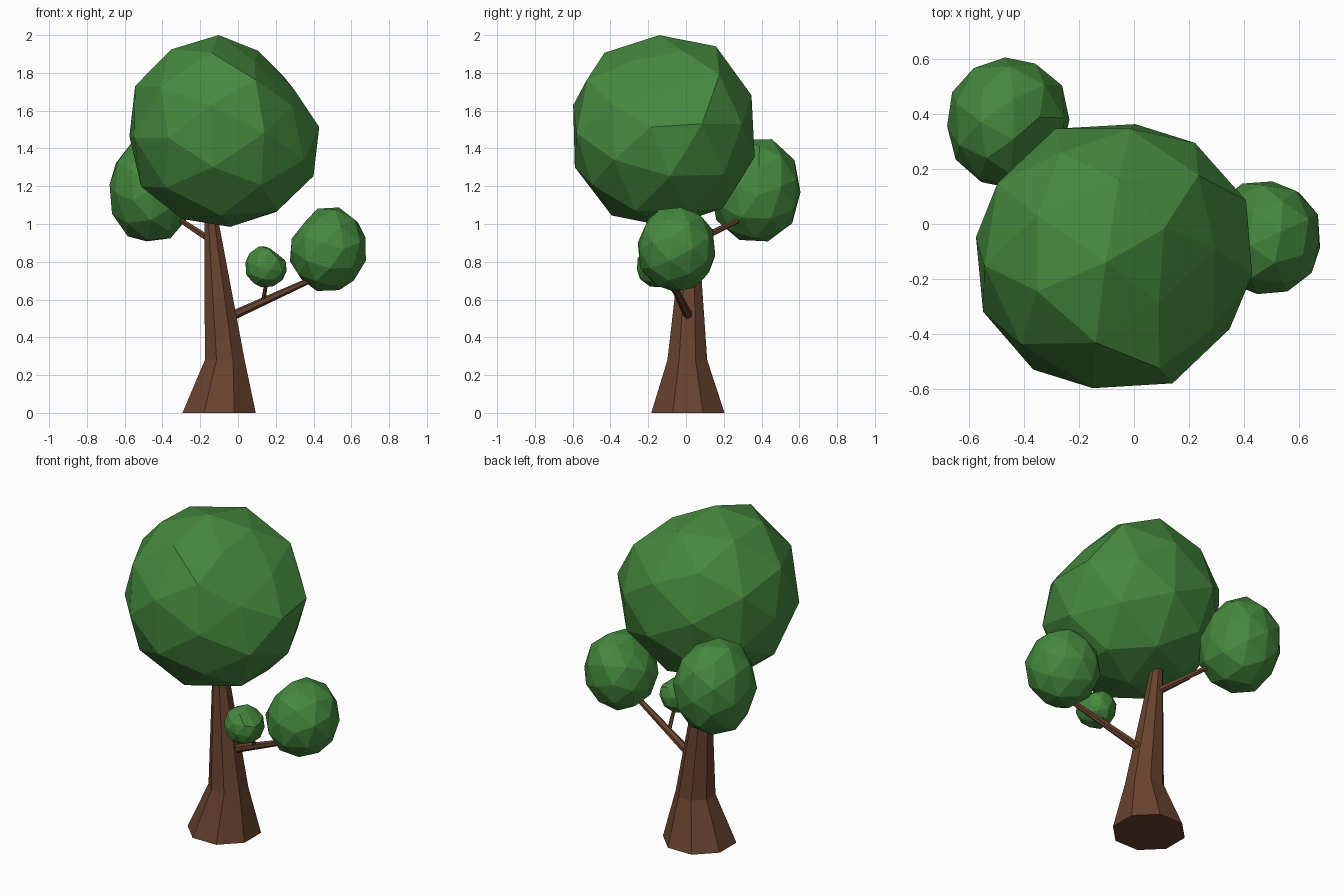
import bpy, bmesh, math, random
from mathutils import Vector, Euler

if "Cube" in bpy.data.objects:
    bpy.data.objects.remove(bpy.data.objects["Cube"])


def material(name, rgb):
    m = bpy.data.materials.new(name)
    m.diffuse_color = (*rgb, 1)
    m.use_nodes = True
    m.node_tree.nodes["Principled BSDF"].inputs["Base Color"].default_value = m.diffuse_color
    return m


BARK = material("bark brown", (0.14, 0.056, 0.028))
LEAF = material("leaf green", (0.06, 0.25, 0.048))


def finish(bm, name, mat):
    bmesh.ops.recalc_face_normals(bm, faces=bm.faces)
    mesh = bpy.data.meshes.new(name)
    bm.to_mesh(mesh)
    bm.free()
    mesh.materials.append(mat)
    obj = bpy.data.objects.new(name, mesh)
    bpy.context.collection.objects.link(obj)
    return obj


def tube(name, rings, sides, axis=(0, 0, 1)):
    """Closed tapered tube through (centre, radius) rings, all square to axis."""
    bm = bmesh.new()
    turn = Vector(axis).to_track_quat('Z', 'Y')
    loops = []
    for centre, radius in rings:
        loop = []
        for i in range(sides):
            a = 2 * math.pi * (i + 0.5) / sides
            offset = Vector((math.cos(a), math.sin(a), 0)) * radius
            loop.append(bm.verts.new(Vector(centre) + turn @ offset))
        loops.append(loop)
    for low, high in zip(loops, loops[1:]):
        for i in range(sides):
            j = (i + 1) % sides
            bm.faces.new((low[i], low[j], high[j], high[i]))
    bm.faces.new(loops[0])
    bm.faces.new(loops[-1])
    return finish(bm, name, BARK)


def branch(name, start, end, r0, r1):
    axis = Vector(end) - Vector(start)
    return tube(name, [(start, r0), (end, r1)], 6, axis)


def foliage(name, low, high, seed, flat, noise=0.02, swell=1.045):
    """Faceted ball, slightly swollen, flattened on one side and held in a box."""
    rng = random.Random(seed)
    bm = bmesh.new()
    bmesh.ops.create_icosphere(bm, subdivisions=2, radius=1)
    spin = Euler([rng.uniform(0, 6.28) for _ in range(3)]).to_matrix()
    low, high = Vector(low), Vector(high)
    mid, half = (low + high) / 2, (high - low) / 2
    normal, limit = Vector(flat[0]).normalized(), flat[1]
    for v in bm.verts:
        p = spin @ v.co * (swell + rng.uniform(-noise, noise))
        p = Vector([p[k] * half[k] for k in range(3)])
        over = p.dot(normal) - limit
        if over > 0:
            p -= normal * over * 0.85
        v.co = mid + Vector([max(-half[k], min(half[k], p[k])) for k in range(3)])
    return finish(bm, name, LEAF)


# Leaning trunk with flared foot
tube("trunk", [((-0.10, 0.01, 0), 0.21),
               ((-0.070, 0.007, 0.28), 0.114),
               ((-0.145, 0.025, 1.06), 0.036)], 8)

# Branches
branch("right_branch", (-0.04, 0.015, 0.51), (0.42, -0.09, 0.72), 0.025, 0.015)
branch("right_twig", (0.135, -0.03, 0.60), (0.155, -0.12, 0.72), 0.012, 0.009)
branch("back_branch", (-0.115, 0.02, 0.895), (-0.35, 0.34, 1.05), 0.02, 0.013)

# Foliage clumps
foliage("main_canopy", (-0.575, -0.60, 0.985), (0.43, 0.365, 2.0), 4,
        ((0.68, -0.2, 0.67), 0.385), noise=0.01)
foliage("back_foliage", (-0.68, 0.13, 0.905), (-0.235, 0.606, 1.455), 7,
        ((0.65, -0.5, 0.55), 0.19))
foliage("right_foliage", (0.275, -0.255, 0.645), (0.677, 0.155, 1.09), 11,
        ((-0.75, 0, 0.65), 0.18))
foliage("small_foliage", (0.04, -0.26, 0.665), (0.258, -0.04, 0.885), 15,
        ((0.6, 0, 0.8), 0.085))
